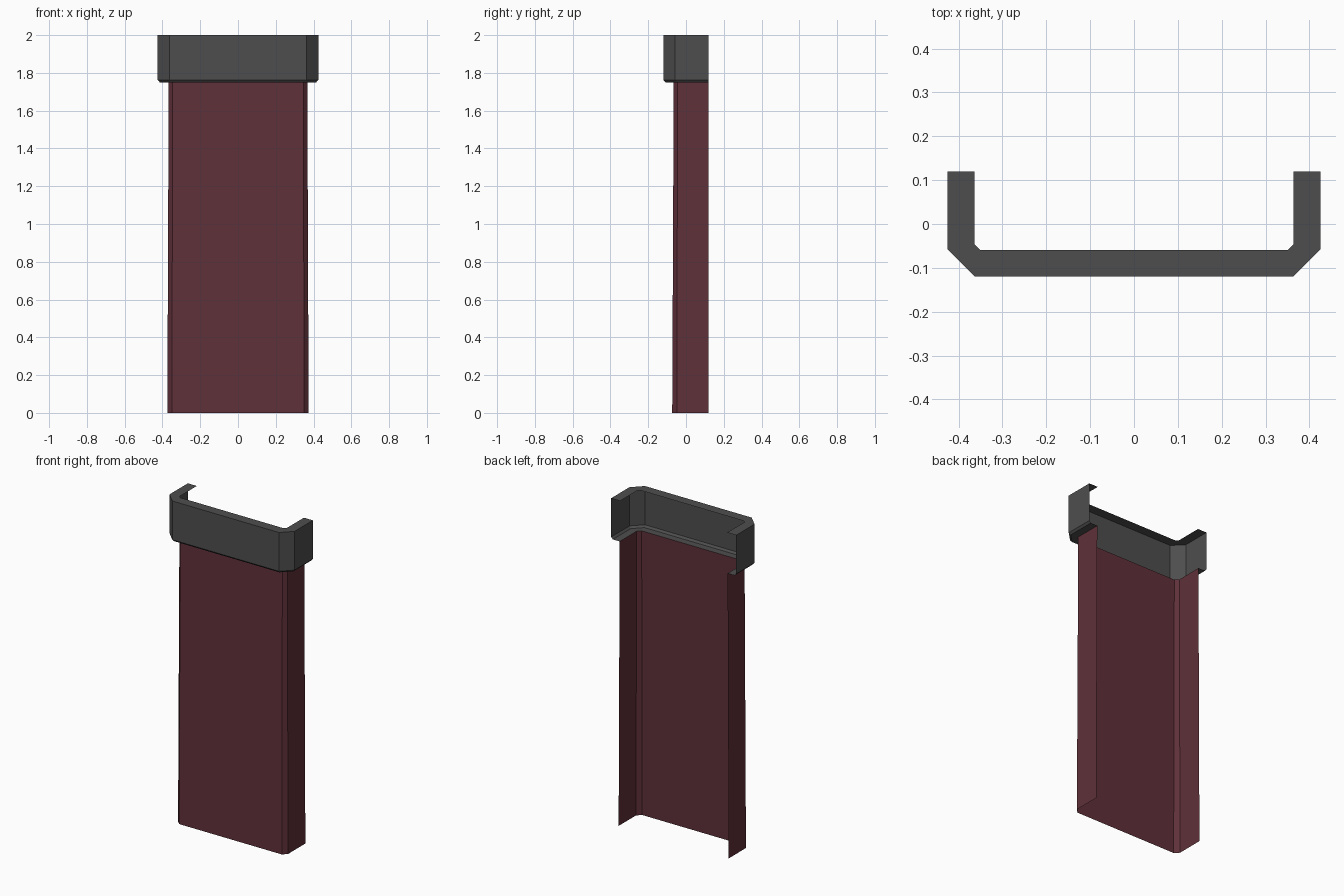
import bpy
import bmesh

if "Cube" in bpy.data.objects:
    bpy.data.objects.remove(bpy.data.objects["Cube"], do_unlink=True)

BACK = 0.12  # open rear edge shared by all parts


def make_material(name, colour):
    mat = bpy.data.materials.new(name)
    mat.use_nodes = True
    mat.diffuse_color = colour
    mat.node_tree.nodes["Principled BSDF"].inputs["Base Color"].default_value = colour
    return mat


def channel_ring(half_width, front, chamfer, z):
    """U-shaped outline with chamfered front corners, open at the back."""
    right = [(half_width - chamfer, front), (half_width, front + chamfer), (half_width, BACK)]
    left = [(-x, y) for x, y in reversed(right)]
    return [(x, y, z) for x, y in left + right]


def loft(name, rings, mat):
    """Skin consecutive open rings with quads."""
    bm = bmesh.new()
    rows = [[bm.verts.new(p) for p in channel_ring(*r)] for r in rings]
    for low, high in zip(rows, rows[1:]):
        for i in range(len(low) - 1):
            bm.faces.new((low[i], low[i + 1], high[i + 1], high[i]))
    mesh = bpy.data.meshes.new(name)
    bm.to_mesh(mesh)
    bm.free()
    mesh.materials.append(mat)
    obj = bpy.data.objects.new(name, mesh)
    bpy.context.collection.objects.link(obj)
    return obj


maroon = make_material("maroon", (0.115, 0.030, 0.041, 1))
dark_grey = make_material("dark grey", (0.076, 0.076, 0.076, 1))

# Slightly tapered shaft: half width, front y, chamfer, height
shaft_top = (0.367, -0.065, 0.02, 1.75)
loft("pillar_shaft", [(0.374, -0.073, 0.025, 0), shaft_top], maroon)

# Hollow cap: lower ledge, small bevel, outer wall, upper flange
loft("pillar_cap", [
    shaft_top,
    (0.414, -0.109, 0.056, 1.75),
    (0.425, -0.12, 0.062, 1.762),
    (0.425, -0.12, 0.062, 2),
    (0.364, -0.059, 0.013, 2),
], dark_grey)
